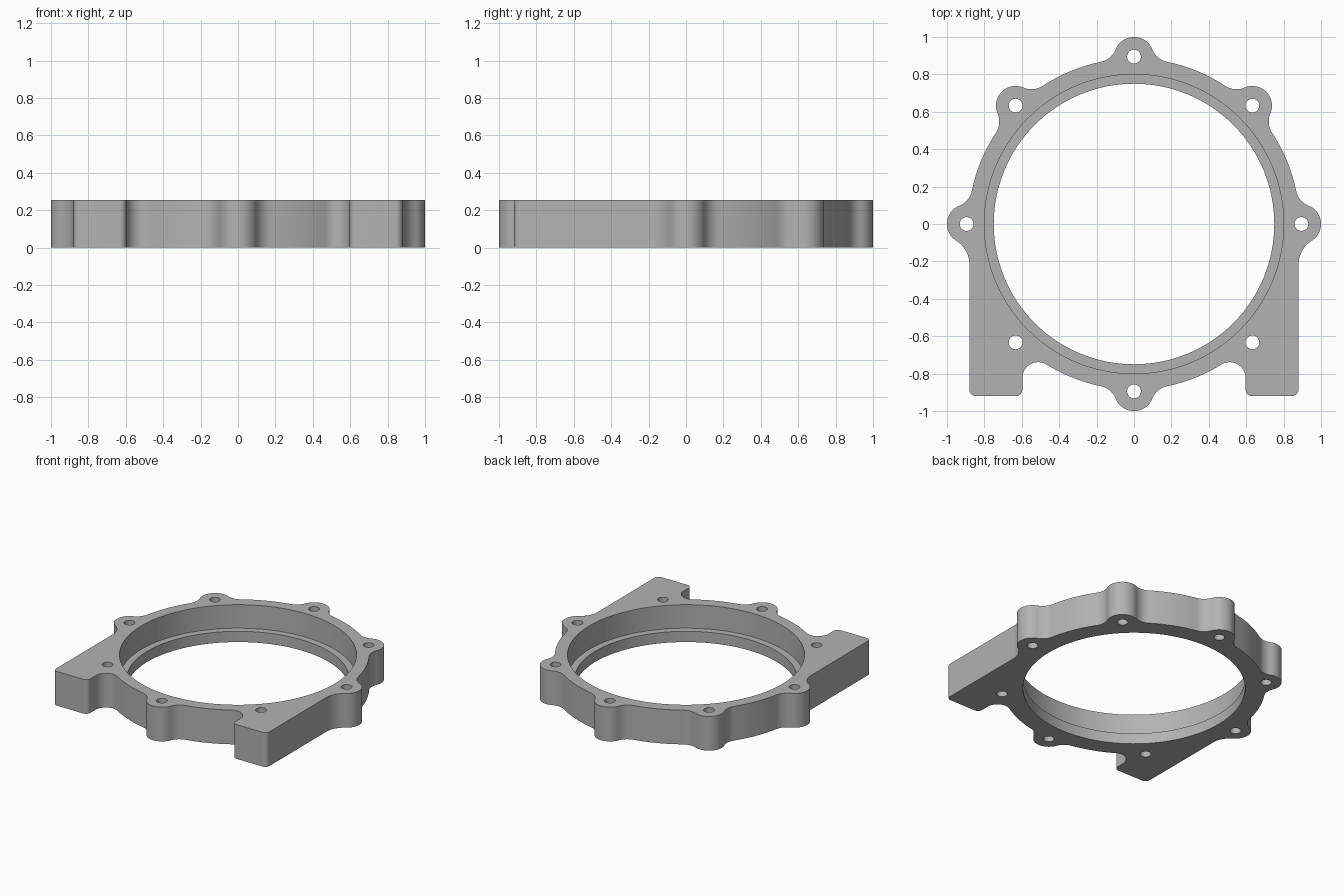
import bpy
import bmesh
from math import acos, atan2, cos, pi, sin, sqrt, tau
from mathutils import Vector

cube = bpy.data.objects.get("Cube")
if cube:
    bpy.data.objects.remove(cube, do_unlink=True)

HEIGHT, LEDGE = 0.255, 0.08            # plate thickness, height of the bore step
BODY, LOBE, BOLT = 0.885, 0.105, 0.895  # body radius, lobe radius, bolt circle
FILLET, SLOT, SIDE = 0.11, 0.085, 0.15  # blend radii
BORE_TOP, BORE_LOW, HOLE = 0.80, 0.75, 0.037
TAB_IN, TAB_OUT, TAB_END, CORNER = 0.597, 0.88, -0.92, 0.035
ORIGIN = Vector((0, 0))


def polar(radius, angle):
    return Vector((radius * cos(angle), radius * sin(angle)))


def toward(a, b):
    return atan2(b.y - a.y, b.x - a.x)


def arc(centre, radius, start, end, ccw=True):
    """Points along an arc; concave blends run clockwise."""
    sweep = (end - start) % tau if ccw else -((start - end) % tau)
    steps = max(4, int(abs(sweep) * (8 + 20 * radius)))
    return [centre + polar(radius, start + sweep * i / steps) for i in range(steps + 1)]


def lobe_blend(angle, side):
    """Centre of the blend between a bolt lobe and the round body."""
    reach = BODY + FILLET
    swing = acos((reach ** 2 + BOLT ** 2 - (LOBE + FILLET) ** 2) / (2 * reach * BOLT))
    return polar(reach, angle + side * swing)


# Half outline as (centre, radius, counterclockwise, forced start, forced end)
bottom, right, diagonal, top = (polar(BOLT, a) for a in (-pi / 2, 0, pi / 4, pi / 2))
slot_x = TAB_IN - SLOT
slot = Vector((slot_x, -sqrt((BODY + SLOT) ** 2 - slot_x ** 2)))
side_x = TAB_OUT + SIDE
side = Vector((side_x, -sqrt((LOBE + SIDE) ** 2 - (side_x - BOLT) ** 2)))
corner_y = TAB_END + CORNER
chain = [
    (bottom, LOBE, True, -pi / 2, None),
    (lobe_blend(-pi / 2, 1), FILLET, False, None, None),
    (ORIGIN, BODY, True, None, None),
    (slot, SLOT, False, None, 0),
    (Vector((TAB_IN + CORNER, corner_y)), CORNER, True, pi, -pi / 2),
    (Vector((TAB_OUT - CORNER, corner_y)), CORNER, True, -pi / 2, 0),
    (side, SIDE, False, pi, None),
    (right, LOBE, True, None, None),
    (lobe_blend(0, 1), FILLET, False, None, None),
    (ORIGIN, BODY, True, None, None),
    (lobe_blend(pi / 4, -1), FILLET, False, None, None),
    (diagonal, LOBE, True, None, None),
    (lobe_blend(pi / 4, 1), FILLET, False, None, None),
    (ORIGIN, BODY, True, None, None),
    (lobe_blend(pi / 2, -1), FILLET, False, None, None),
    (top, LOBE, True, None, pi / 2),
]
half = []
for i, (centre, radius, ccw, start, end) in enumerate(chain):
    if start is None:
        start = toward(centre, chain[i - 1][0])
    if end is None:
        end = toward(centre, chain[i + 1][0])
    for p in arc(centre, radius, start, end, ccw):
        if not half or (p - half[-1]).length > 1e-4:
            half.append(p)
outline = half + [Vector((-p.x, p.y)) for p in reversed(half[1:-1])]


def circle(centre, radius, count):
    return [centre + polar(radius, tau * i / count) for i in range(count)]


bm = bmesh.new()


def ring(points, z):
    return [bm.verts.new((p.x, p.y, z)) for p in points]


def bridge(a, b):
    for i in range(len(a)):
        j = (i + 1) % len(a)
        bm.faces.new((a[i], a[j], b[j], b[i]))


def cap(loops, z):
    edges = [bm.edges.get((loop[i - 1], loop[i])) for loop in loops for i in range(len(loop))]
    bmesh.ops.triangle_fill(bm, edges=edges, use_beauty=True, normal=(0, 0, z))


# Outer wall and bolt hole walls
low_loops, high_loops = [], []
holes = [circle(polar(BOLT, k * pi / 4), HOLE, 24) for k in range(8)]
for points in [outline] + holes:
    low, high = ring(points, 0), ring(points, HEIGHT)
    bridge(low, high)
    low_loops.append(low)
    high_loops.append(high)

# Stepped bore
steps = [(BORE_LOW, 0), (BORE_LOW, LEDGE), (BORE_TOP, LEDGE), (BORE_TOP, HEIGHT)]
bore = [ring(circle(ORIGIN, r, 128), z) for r, z in steps]
for a, b in zip(bore, bore[1:]):
    bridge(a, b)

# Flat bottom and top faces
cap(low_loops + [bore[0]], -1)
cap(high_loops + [bore[-1]], 1)
bmesh.ops.recalc_face_normals(bm, faces=bm.faces)

mesh = bpy.data.meshes.new("adapter_plate")
bm.to_mesh(mesh)
bm.free()
plate = bpy.data.objects.new("adapter_plate", mesh)
bpy.context.collection.objects.link(plate)

# Plain grey metal
grey = bpy.data.materials.new("plain_grey")
grey.use_nodes = True
colour = (0.45, 0.45, 0.45, 1)
grey.diffuse_color = colour
grey.node_tree.nodes["Principled BSDF"].inputs["Base Color"].default_value = colour
mesh.materials.append(grey)

bpy.ops.object.select_all(action="DESELECT")
plate.select_set(True)
bpy.context.view_layer.objects.active = plate
bpy.ops.object.shade_smooth_by_angle(angle=pi / 6)
